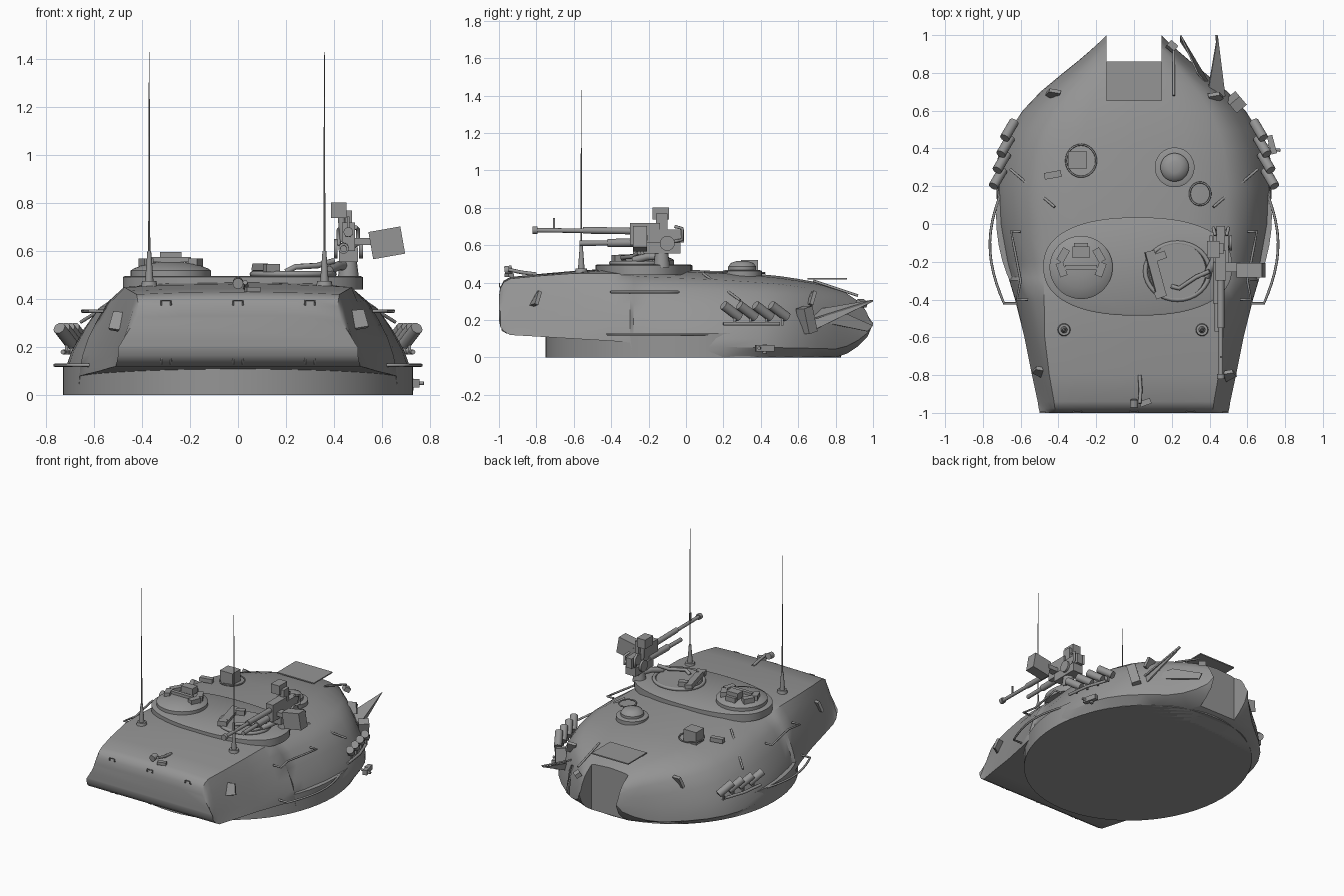
import bpy, bmesh, math
from mathutils import Vector

cube = bpy.data.objects.get("Cube")
if cube:
    bpy.data.objects.remove(cube)

grey = bpy.data.materials.new("armour grey")
grey.use_nodes = True
GREY = (0.3, 0.3, 0.3, 1)
grey.diffuse_color = GREY
grey.node_tree.nodes["Principled BSDF"].inputs["Base Color"].default_value = GREY


def finish(name, bm, smooth=True):
    bmesh.ops.recalc_face_normals(bm, faces=bm.faces)
    me = bpy.data.meshes.new(name)
    bm.to_mesh(me)
    bm.free()
    me.materials.append(grey)
    ob = bpy.data.objects.new(name, me)
    bpy.context.collection.objects.link(ob)
    if smooth:
        bpy.ops.object.select_all(action='DESELECT')
        ob.select_set(True)
        bpy.context.view_layer.objects.active = ob
        bpy.ops.object.shade_smooth_by_angle(angle=math.radians(35))
    return ob


def loft(name, rings):
    bm = bmesh.new()
    rows = [[bm.verts.new(p) for p in ring] for ring in rings]
    n = len(rows[0])
    for a, b in zip(rows, rows[1:]):
        for i in range(n):
            bm.faces.new((a[i], a[(i + 1) % n], b[(i + 1) % n], b[i]))
    bm.faces.new(rows[0])
    bm.faces.new(rows[-1])
    return finish(name, bm)


def rod(name, a, b, r1, r2=None, sides=16):
    a, b = Vector(a), Vector(b)
    bm = bmesh.new()
    bmesh.ops.create_cone(bm, cap_ends=True, segments=sides, radius1=r1,
                          radius2=r1 if r2 is None else r2, depth=(b - a).length)
    turn = (b - a).to_track_quat('Z', 'Y').to_matrix().to_4x4()
    turn.translation = (a + b) / 2
    bm.transform(turn)
    return finish(name, bm)


def box(name, centre, size, rot=(0, 0, 0)):
    bm = bmesh.new()
    bmesh.ops.create_cube(bm, size=1)
    bmesh.ops.scale(bm, vec=size, verts=bm.verts)
    ob = finish(name, bm, False)
    ob.location = centre
    ob.rotation_euler = [math.radians(a) for a in rot]
    return ob


def tube(name, pts, r, closed=False):
    cu = bpy.data.curves.new(name, 'CURVE')
    cu.dimensions = '3D'
    cu.bevel_depth = r
    cu.bevel_resolution = 2
    cu.use_fill_caps = True
    sp = cu.splines.new('POLY')
    sp.points.add(len(pts) - 1)
    for p, q in zip(sp.points, pts):
        p.co = (*q, 1)
    sp.use_cyclic_u = closed
    cu.materials.append(grey)
    ob = bpy.data.objects.new(name, cu)
    bpy.context.collection.objects.link(ob)
    return ob


def oval(cx, cy, z, rx, ry, power=1.0, n=64):
    def f(v):
        return math.copysign(abs(v) ** power, v)
    return [(cx + rx * f(math.cos(i * math.tau / n)), cy + ry * f(math.sin(i * math.tau / n)), z)
            for i in range(n)]


def wedge(name, pts, thick):
    # thin plate along the normal of a flat outline
    bm = bmesh.new()
    face = bm.faces.new([bm.verts.new(p) for p in pts])
    face.normal_update()
    shift = face.normal * thick
    out = bmesh.ops.extrude_face_region(bm, geom=[face])["geom"]
    bmesh.ops.translate(bm, vec=shift, verts=[v for v in out if isinstance(v, bmesh.types.BMVert)])
    return finish(name, bm, False)


# Turret shell: stations of y, half width, underside z, roof z
STATIONS = [(-1, .50, .2, .33), (-.993, .5, .165, .375), (-.975, .505, .14, .41), (-.94, .51, .12, .43),
            (-.8, .54, .112, .445), (-.6, .58, .1, .463), (-.4, .63, .088, .475), (-.3, .66, .08, .475),
            (-.28, .665, 0, .475), (-.2, .685, 0, .475), (0, .72, 0, .47), (.2, .73, 0, .46), (.4, .695, 0, .445),
            (.5, .655, 0, .435), (.6, .59, 0, .42), (.7, .495, 0, .402), (.8, .375, 0, .378), (.86, .30, .02, .357),
            (.92, .23, .06, .325), (.97, .175, .11, .28), (1, .145, .18, .22)]
DOME = [(1, .12), (.99, .22), (.95, .4), (.88, .6), (.8, .78), (.68, .9), (.4, .975), (0, 1)]
BUSTLE = [(.99, .05), (.965, .2), (.935, .4), (.9, .6), (.865, .8), (.83, .97), (.5, .99), (0, 1)]
rings = []
for y, w, zb, zt in STATIONS:
    k = min(max((y + .65) / .5, 0), 1)
    foot = w if y < -.29 else .73 * math.sqrt(max(1 - ((y - .04) / .79) ** 2, .04))
    half = [(min(foot, w), zb)]
    for (u1, v1), (u2, v2) in zip(BUSTLE, DOME):
        half.append((w * (u1 + (u2 - u1) * k), zb + (zt - zb) * (v1 + (v2 - v1) * k)))
    rings.append([(x, y, z) for x, z in half] + [(-x, y, z) for x, z in half[-2::-1]])
shell = loft("turret_shell", rings)

# Gun opening between the cheeks
cutter = box("opening_cutter", (0, 1, .25), (.29, .28, .8))
cutter.hide_render = True
mod = shell.modifiers.new("opening", 'BOOLEAN')
mod.operation, mod.object, mod.solver = 'DIFFERENCE', cutter, 'EXACT'
bpy.context.view_layer.update()
bpy.context.view_layer.objects.active = shell
bpy.ops.object.modifier_apply(modifier=mod.name)
bpy.data.objects.remove(cutter)
box("opening_cover", (0, .755, .421), (.29, .21, .008))

# Turret ring base and raised roof plate
loft("turret_base", [oval(0, .04, z, .73, .79) for z in (0, .13)])
loft("roof_plate", [oval(.02, -.225, .44, .5, .26, .85), oval(.02, -.225, .492, .5, .26, .85),
                    oval(.02, -.225, .497, .49, .25, .85)])

# Domed cupola with periscopes
CX, CY = -.28, -.23
loft("cupola", [oval(CX, CY, z, r, r) for z, r in
                ((.48, .167), (.52, .167), (.528, .155), (.545, .11), (.555, .05))])
for a in (-20, 30, 90, 150, 200):
    t = math.radians(a)
    box("cupola_periscope", (CX + .11 * math.cos(t), CY + .09 * math.sin(t) + .02, .55), (.04, .075, .04), (0, 0, a))
box("cupola_sight", (CX, CY + .08, .575), (.09, .06, .045))
box("cupola_bar", (CX, CY, .565), (.17, .025, .02))

# Commander hatch: ring, tilted lid and fittings
HX, HY = .23, -.25
tube("hatch_ring", oval(HX, HY, .505, .17, .15, 1, 32), .012, True)
rod("hatch_lid", (HX, HY, .49), (HX, HY, .515), .16, .15, 32)
box("hatch_hinge", (.11, -.25, .53), (.05, .22, .03), (0, 10, 15))
for y in (-.37, -.17):
    box("hatch_catch", (.14, y, .53), (.06, .04, .035), (0, 0, 20))
tube("hatch_handle", [(.2, -.33, .515), (.24, -.34, .535), (.33, -.28, .54), (.4, -.25, .56)], .012)

# Machine gun on its mount
GX = .46
rod("gun_pedestal", (GX, -.13, .48), (GX, -.13, .6), .045, .03)
box("gun_cradle", (GX, -.13, .585), (.08, .2, .06))
box("gun_receiver", (GX, -.22, .66), (.055, .16, .12))
box("gun_breech", (GX, -.08, .65), (.045, .14, .07))
rod("gun_barrel", (GX, -.8, .68), (GX, -.25, .675), .012)
rod("barrel_jacket", (GX, -.55, .68), (GX, -.28, .676), .018)
rod("gun_muzzle", (GX, -.82, .68), (GX, -.795, .68), .02)
rod("recoil_tube", (GX - .02, -.57, .61), (GX - .02, -.2, .615), .014)
rod("recoil_sleeve", (GX - .02, -.42, .612), (GX - .02, -.2, .615), .022)
box("front_sight", (GX, -.705, .71), (.01, .01, .07))
box("gun_sight", (.42, -.135, .77), (.065, .09, .065))
rod("sight_post", (.44, -.13, .64), (.43, -.13, .75), .015)
box("rear_plate", (GX, -.13, .71), (.03, .06, .12))
for s in (-1, 1):
    tube("gun_grip", [(GX + s * .03, -.06, .7), (GX + s * .04, -.02, .69), (GX + s * .04, -.02, .63),
                      (GX + s * .02, -.06, .62)], .009)
    rod("elevation_wheel", (GX + s * .045, -.1, .61), (GX + s * .06, -.1, .61), .04)
box("ammunition_box", (.62, -.245, .635), (.135, .075, .115), (0, -10, 0))
box("feed_chute", (.52, -.23, .64), (.09, .05, .03))
tube("mount_arm", [(.38, -.28, .52), (.42, -.2, .54), (GX, -.1, .54)], .02)

# Whip antennas
for x in (-.37, .36):
    y = -.56
    rod("antenna_base", (x, y, .45), (x, y, .475), .035, .03)
    rod("antenna_spring", (x, y, .47), (x, y, .6), .018, .008)
    rod("antenna_whip", (x, y, .6), (x, y, 1.43), .0045, .0015, 8)

# Roof fittings toward the gun
loft("ventilator_ring", [oval(.215, .3, z, r, r) for z, r in ((.42, .105), (.463, .105), (.468, .09))])
loft("ventilator_dome", [oval(.215, .3, z, r, r) for z, r in
                         ((.45, .075), (.485, .075), (.505, .06), (.515, .03))])
box("gunner_sight", (-.3, .34, .475), (.1, .09, .09))
tube("sight_rim", oval(-.28, .335, .452, .08, .085, 1, 24), .005, True)
box("small_block", (-.43, .26, .445), (.09, .035, .03), (0, 0, 10))
tube("roof_socket", oval(.35, .16, .458, .055, .06, 1, 24), .005, True)
rod("cable_rod", (.21, .68, .41), (.21, .92, .33), .007)

for s in (-1, 1):
    # Grab rails
    tube("upper_rail", [(s * .56, -.4, .35), (s * .62, -.4, .35), (s * .6, -.3, .35), (s * .635, -.12, .35),
                        (s * .65, -.04, .35), (s * .6, -.04, .35)], .007)
    arc = [(s * (.645 + .118 * math.sin((t + .15) * 2.5)), -.42 + .65 * t, .125)
           for t in [i / 12 for i in range(13)]]
    tube("lower_rail", [(s * .6, -.42, .125)] + arc + [(s * .7, .23, .125)], .007)
    # Smoke launchers with bracket
    for i in range(4):
        y, x = .24 + .085 * i, s * (.715 - .02 * i)
        rod("smoke_launcher", (x - s * .02, y + .045, .215), (x + s * .03, y - .04, .28), .026)
        box("launcher_leg", (x, y + .02, .2), (.012, .012, .06))
    tube("launcher_bar", [(s * .73, .2, .18), (s * .71, .36, .18), (s * .66, .5, .18)], .01)
    rod("launcher_cable", (s * .42, .09, .45), (s * .655, .29, .305), .007)
    # Lifting hooks
    for x, y, d in ((.50, -.8, .01), (.43, .67, 0)):
        wedge("lifting_hook", [(s * (x - .02), y - .02, .27), (s * (x + .04), y + .01, .28),
                               (s * (x + .02), y + .03, .35), (s * (x - .04), y + .02, .345)], .02)

# Tie-down loops across the bustle end
for x in (-.3, 0, .3):
    for z, y in ((.38, -.985), (.145, -.97)):
        tube("tie_loop", [(x - .02, y + .015, z - .015), (x - .02, y - .012, z), (x - .02, y - .012, z + .015),
                          (x + .02, y - .012, z + .015), (x + .02, y - .012, z), (x + .02, y + .015, z - .015)], .004)

# Bustle lamp
tube("lamp_stem", [(.03, -.8, .445), (.035, -.88, .455), (.03, -.95, .47)], .01)
rod("bustle_lamp", (.0, -.97, .465), (.0, -.93, .47), .022)
box("lamp_bracket", (.06, -.945, .44), (.06, .03, .02), (0, 0, 20))

# Side sensor and angled guards by the gun
box("side_lamp", (.54, .645, .2), (.07, .06, .14), (15, 0, 40))
wedge("guard_plate", [(.38, .65, .24), (.48, .68, .2), (.44, 1, .3)], .01)
wedge("lower_guard", [(.48, .65, .13), (.47, .68, .2), (.44, 1, .3)], .01)
wedge("cheek_strip", [(.44, .68, .2), (.34, .8, .26), (.25, 1, .17), (.25, .97, .14)], .008)
box("cheek_block", (.2, .94, .29), (.05, .04, .03), (-30, 0, -40))
box("bracket_block", (.73, .42, .05), (.03, .1, .035), (0, 0, 15))
rod("bracket_pin", (.7, .4, .05), (.775, .39, .05), .008)
rod("bracket_post", (.72, .42, .02), (.72, .42, .07), .012)
